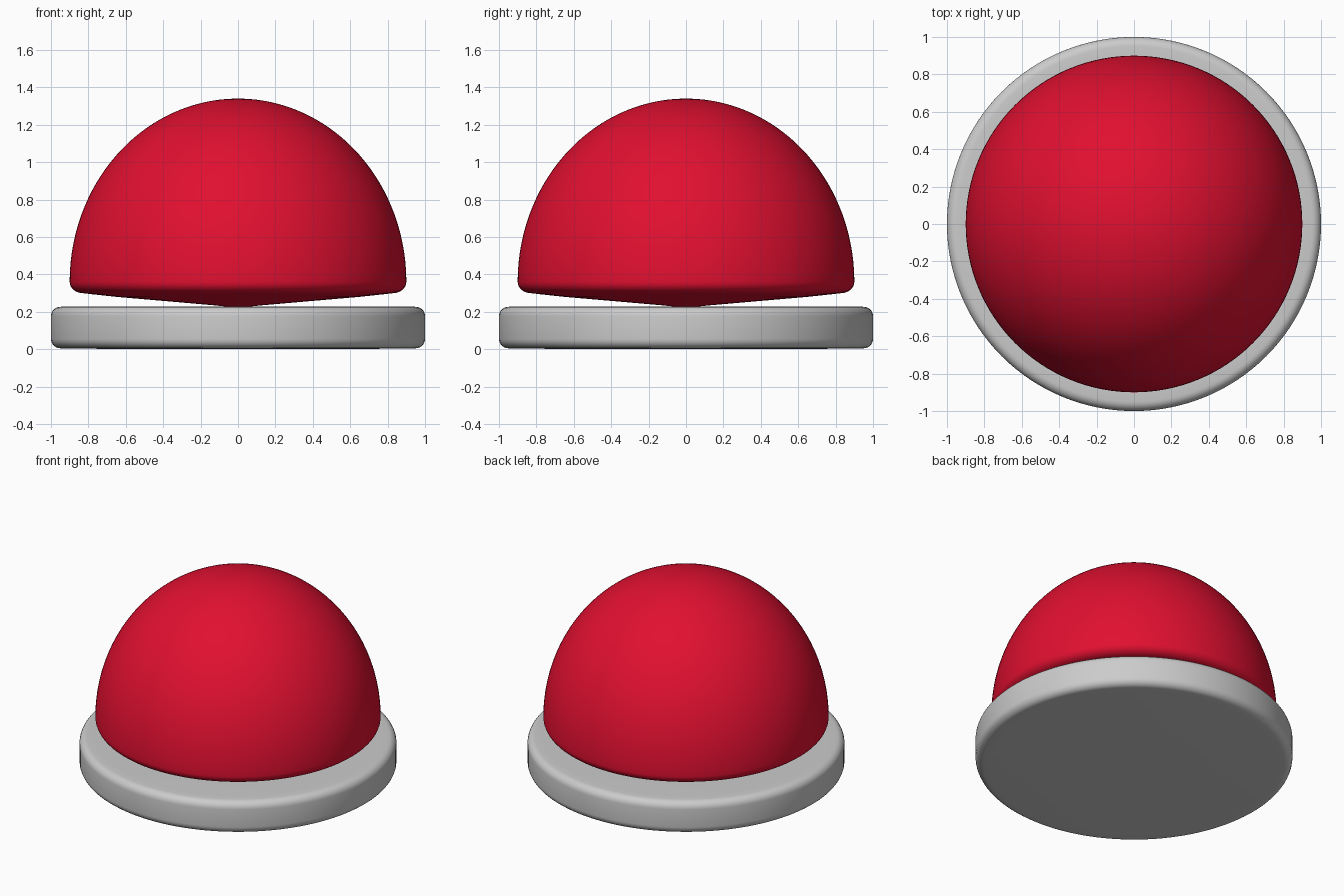
import bpy, math

if "Cube" in bpy.data.objects:
    bpy.data.objects.remove(bpy.data.objects["Cube"])


def arc(cx, cz, rx, rz, a0, a1, n):
    """Points on an elliptical arc, angles in degrees."""
    pts = []
    for i in range(n + 1):
        a = math.radians(a0 + (a1 - a0) * i / n)
        pts.append((cx + rx * math.cos(a), cz + rz * math.sin(a)))
    return pts


def lathe(name, profile, steps=128):
    """Spin a profile (axis to axis) around z into a closed solid."""
    inner = profile[1:-1]
    verts = [(0, 0, profile[0][1])]
    for r, z in inner:
        for s in range(steps):
            a = 2 * math.pi * s / steps
            verts.append((r * math.cos(a), r * math.sin(a), z))
    verts.append((0, 0, profile[-1][1]))
    top = len(verts) - 1
    last = 1 + (len(inner) - 1) * steps
    faces = []
    for s in range(steps):
        t = (s + 1) % steps
        faces.append((0, 1 + t, 1 + s))
        for k in range(len(inner) - 1):
            a, b = 1 + k * steps, 1 + (k + 1) * steps
            faces.append((a + s, a + t, b + t, b + s))
        faces.append((last + s, last + t, top))
    mesh = bpy.data.meshes.new(name)
    mesh.from_pydata(verts, [], faces)
    mesh.polygons.foreach_set("use_smooth", [True] * len(mesh.polygons))
    obj = bpy.data.objects.new(name, mesh)
    bpy.context.collection.objects.link(obj)
    return obj


# Round base plate with softened rims
lathe("base", [(0, 0), (0.9, 0.003)]
      + arc(0.95, 0.055, 0.05, 0.05, -90, 0, 6)
      + arc(0.95, 0.177, 0.05, 0.05, 0, 90, 6)
      + [(0.9, 0.228), (0, 0.228)])

# Dome button: shallow conical underside, rounded lip, elliptical top
dome = lathe("dome", [(0, 0.222), (0.13, 0.235), (0.65, 0.28), (0.79, 0.295)]
             + arc(0.83, 0.36, 0.07, 0.06, -75, -10, 6)
             + arc(0, 0.36, 0.9, 0.98, 0, 88, 40)
             + [(0, 1.34)])

red = bpy.data.materials.new("red")
red.diffuse_color = (0.75, 0.005, 0.03, 1)
red.use_nodes = True
red.node_tree.nodes["Principled BSDF"].inputs["Base Color"].default_value = red.diffuse_color
dome.data.materials.append(red)
